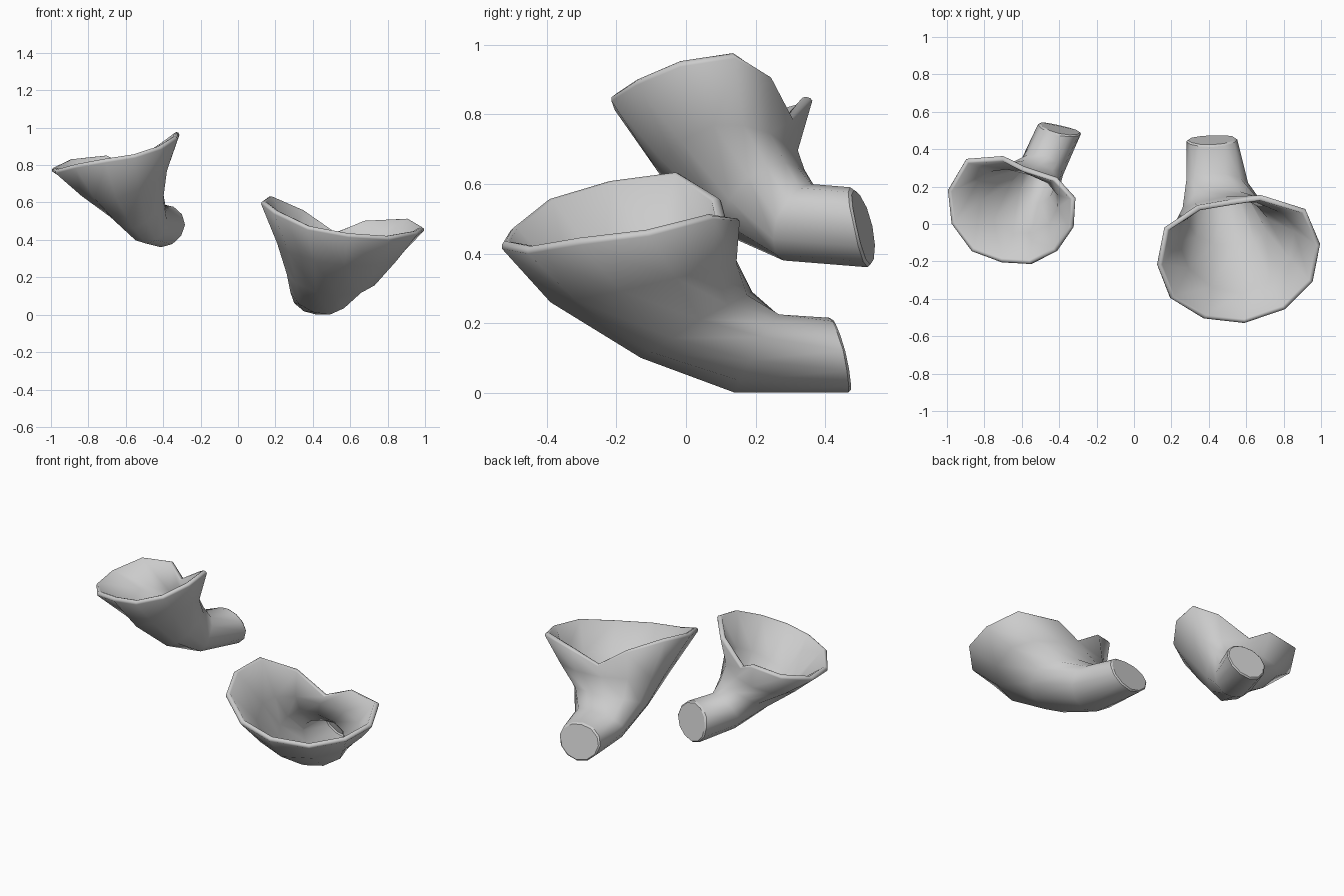
import bpy, bmesh, math
from mathutils import Vector

if "Cube" in bpy.data.objects:
    bpy.data.objects.remove(bpy.data.objects["Cube"])

SIDES = 12


def ring(top, side_a, bottom, side_b):
    """Twelve-sided loop through four guide points, starting at the top."""
    t, a, b, c = (Vector(p) for p in (top, side_a, bottom, side_b))
    mid = (t + a + b + c) / 4
    pts = []
    for i in range(SIDES):
        ang = 2 * math.pi * i / SIDES
        u, v = math.cos(ang), math.sin(ang)
        pts.append(mid + abs(u) * ((t if u > 0 else b) - mid)
                   + abs(v) * ((a if v > 0 else c) - mid))
    return pts


def build_cup(name, guides, rim):
    """Loft closed stem -> bend -> flared, notched rim, then give it a wall."""
    bm = bmesh.new()
    loops = [ring(*g) for g in guides] + [[Vector(p) for p in rim]]
    loops = [[bm.verts.new(p) for p in loop] for loop in loops]
    for lo, hi in zip(loops, loops[1:]):
        for i in range(SIDES):
            j = (i + 1) % SIDES
            bm.faces.new((lo[i], lo[j], hi[j], hi[i]))
    cap = bm.faces.new(loops[0][::-1])
    bm.normal_update()
    if cap.normal.y < 0:
        bmesh.ops.reverse_faces(bm, faces=bm.faces[:])
    mesh = bpy.data.meshes.new(name)
    bm.to_mesh(mesh)
    bm.free()
    obj = bpy.data.objects.new(name, mesh)
    bpy.context.collection.objects.link(obj)

    wall = obj.modifiers.new("wall", 'SOLIDIFY')
    wall.thickness = 0.03
    wall.offset = -1
    lip = obj.modifiers.new("soft_lip", 'BEVEL')
    lip.width = 0.008
    lip.limit_method = 'ANGLE'
    lip.angle_limit = math.radians(60)

    bpy.ops.object.select_all(action='DESELECT')
    obj.select_set(True)
    bpy.context.view_layer.objects.active = obj
    bpy.ops.object.shade_smooth_by_angle(angle=math.radians(50))


# Large low cup; guides run from the stem end up to the flare
build_cup("large_cup", [
    ((.42, .42, .215), (.55, .46, .12), (.42, .475, 0), (.28, .45, .12)),
    ((.40, .27, .22), (.61, .22, .16), (.49, .14, 0), (.28, .20, .12)),
    ((.43, .19, .29), (.74, .04, .21), (.54, -.13, .10), (.26, .0, .22)),
    ((.48, .145, .38), (.88, -.03, .33), (.57, -.39, .26), (.21, -.10, .38)),
], [
    (.52, .13, .44), (.68, .155, .50), (.92, .08, .505), (1.0, -.11, .455),
    (.96, -.31, .43), (.81, -.46, .405), (.59, -.535, .42), (.37, -.51, .46),
    (.19, -.40, .545), (.12, -.22, .60), (.16, -.02, .63), (.34, .10, .56),
])

# Small raised cup, turned the other way
build_cup("small_cup", [
    ((-.40, .48, .59), (-.51, .54, .48), (-.41, .53, .36), (-.28, .49, .48)),
    ((-.46, .36, .60), (-.60, .35, .50), (-.49, .28, .38), (-.38, .26, .50)),
    ((-.50, .32, .65), (-.69, .29, .58), (-.56, .10, .46), (-.40, .18, .62)),
    ((-.55, .29, .71), (-.85, .24, .67), (-.65, -.07, .62), (-.38, .08, .77)),
], [
    (-.59, .31, .79), (-.70, .365, .845), (-.90, .35, .82), (-1.0, .18, .77),
    (-.98, .0, .76), (-.87, -.15, .79), (-.71, -.21, .82), (-.55, -.22, .845),
    (-.41, -.15, .89), (-.32, -.02, .945), (-.31, .14, .97), (-.41, .25, .905),
])
